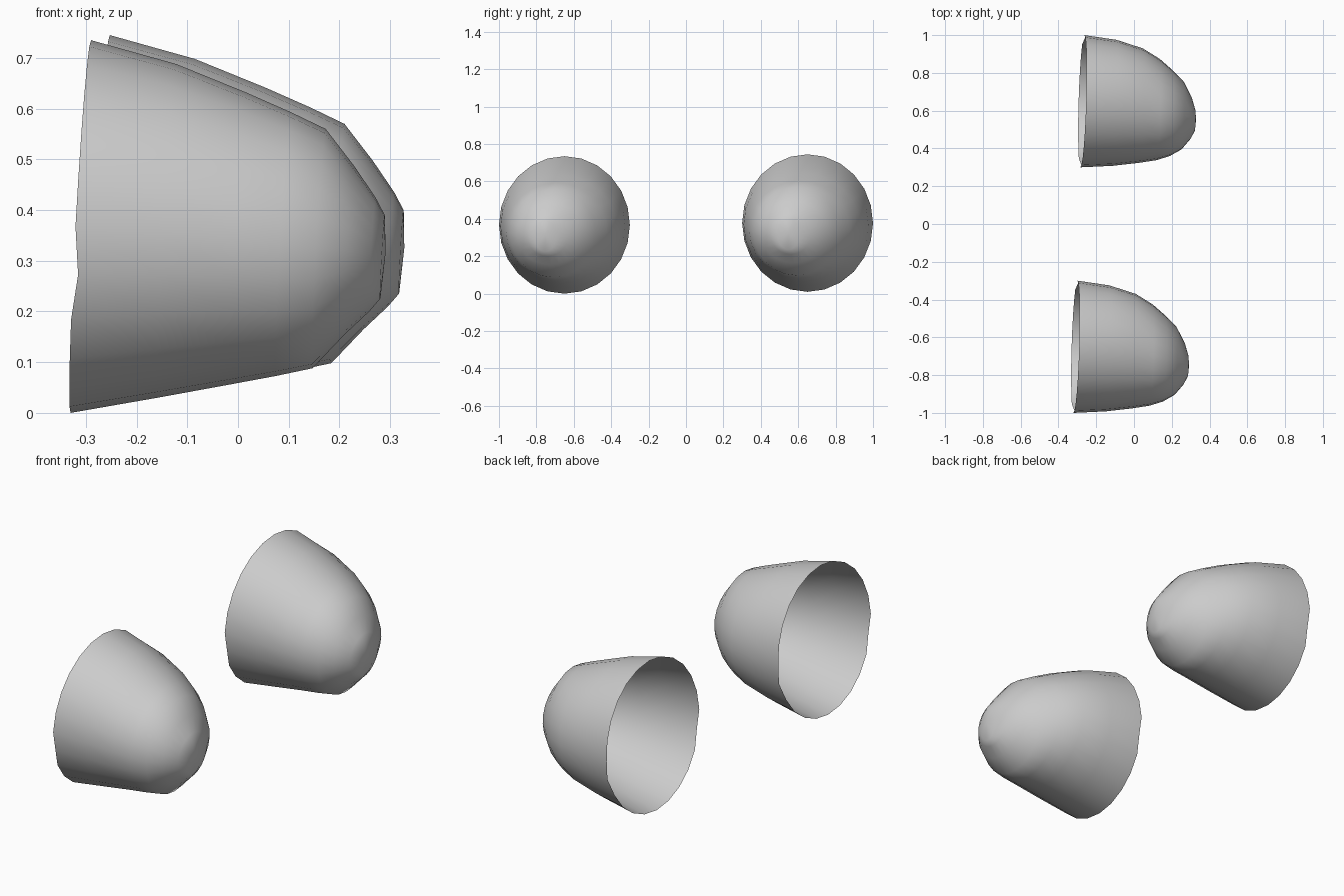
import bpy, bmesh, math

if "Cube" in bpy.data.objects:
    bpy.data.objects.remove(bpy.data.objects["Cube"])

SEGS = 24
# Cross-sections from the open rim to the tip: x, y min, y max, z min, z max
SECTIONS = [
    (-0.31, -1.0, -0.30, 0.0, 0.735),
    (-0.14, -0.992, -0.325, 0.03, 0.688),
    (0.0, -0.976, -0.37, 0.056, 0.632),
    (0.09, -0.962, -0.425, 0.073, 0.593),
    (0.16, -0.94, -0.485, 0.088, 0.56),
    (0.22, -0.905, -0.545, 0.155, 0.487),
    (0.265, -0.85, -0.63, 0.2, 0.425),
    (0.285, -0.81, -0.695, 0.225, 0.39),
]


def make_cup(name, offset):
    bm = bmesh.new()
    rings = []
    for i, (x, y0, y1, z0, z1) in enumerate(SECTIONS):
        cy, cz = (y0 + y1) / 2, (z0 + z1) / 2
        ring = []
        for k in range(SEGS):
            a = 2 * math.pi * k / SEGS
            dy = (y1 - y0) / 2 * math.cos(a)
            dz = (z1 - z0) / 2 * math.sin(a)
            px = x + 0.055 * dz + 0.03 * dy      # sections lean slightly
            if i == 0 and k in (11 + 2, SEGS - 1):
                px += 0.01                       # small notches in the rim sides
            ring.append(bm.verts.new((px + offset[0], cy + dy + offset[1],
                                      cz + dz + offset[2])))
        rings.append(ring)
    # Wall
    for r, s in zip(rings, rings[1:]):
        for k in range(SEGS):
            n = (k + 1) % SEGS
            bm.faces.new((r[k], r[n], s[n], s[k]))
    # Blunt tip
    tip = bm.verts.new((0.291 + offset[0], -0.752 + offset[1], 0.315 + offset[2]))
    for k in range(SEGS):
        bm.faces.new((rings[-1][k], rings[-1][(k + 1) % SEGS], tip))
    for f in bm.faces:
        f.smooth = True
    mesh = bpy.data.meshes.new(name)
    bm.to_mesh(mesh)
    bm.free()
    ob = bpy.data.objects.new(name, mesh)
    bpy.context.collection.objects.link(ob)
    return ob


# Two matching open cups
make_cup("front_cup", (0, 0, 0))
make_cup("back_cup", (0.037, 1.3, 0.01))
